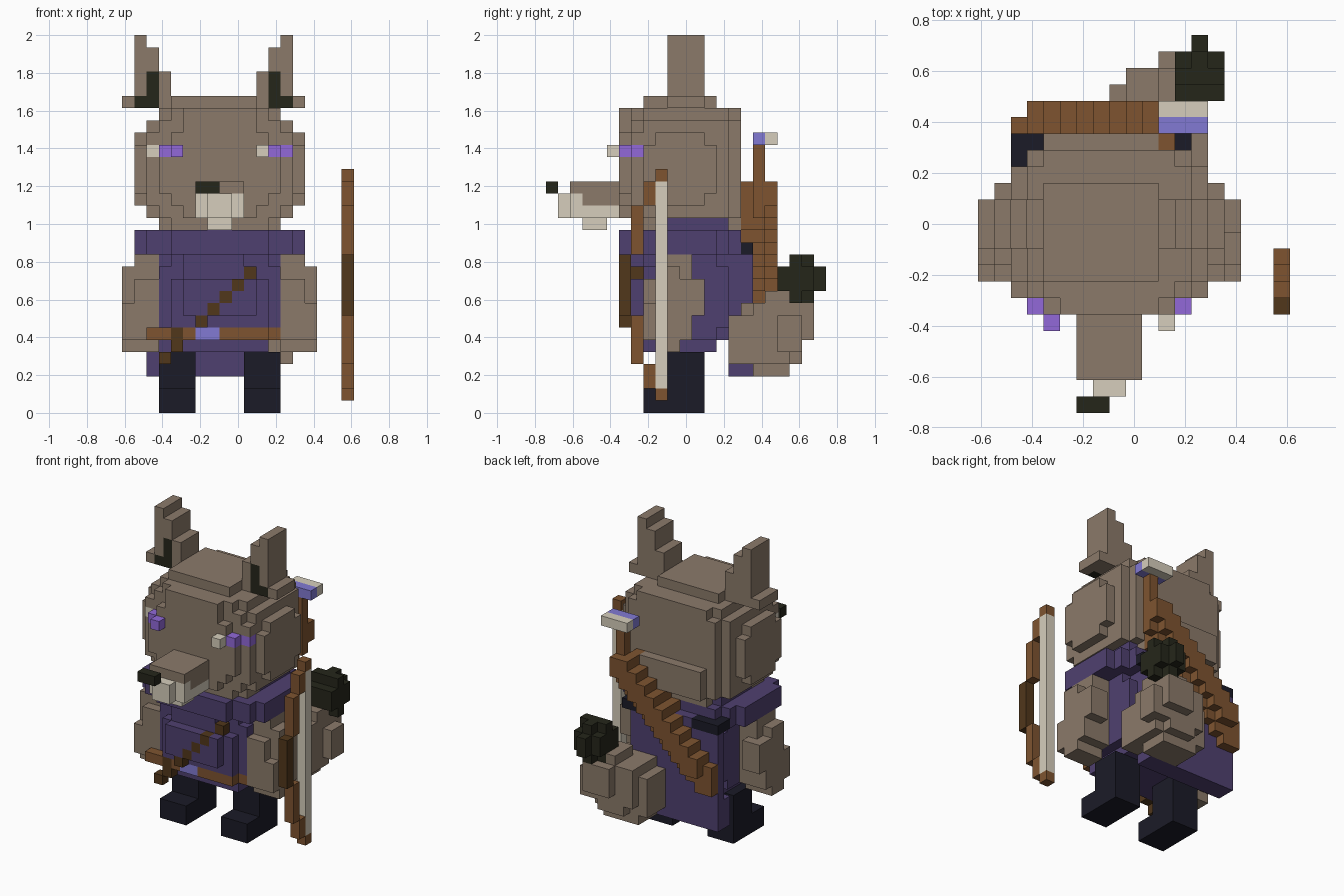
import bpy, bmesh

cube = bpy.data.objects.get("Cube")
if cube:
    bpy.data.objects.remove(cube, do_unlink=True)

U = 2 / 31                      # size of one block
NX, NY = 19, 23                 # blocks across and deep


def lin(h):
    c = [int(h[n:n + 2], 16) / 255 for n in (0, 2, 4)]
    return [v / 12.92 if v < 0.04045 else ((v + 0.055) / 1.055) ** 2.4 for v in c] + [1]


COLOURS = {"fur": "8B7A6A", "cloth": "4F4070", "leather": "7E5430", "dark_leather": "51371B",
           "boot": "1B1B27", "black_fur": "25261A", "cream": "D6CEBC",
           "lavender": "827AD4", "violet": "9269D9"}
MATS = {}
for cname, h in COLOURS.items():
    m = bpy.data.materials.new(cname)
    m.use_nodes = True
    m.diffuse_color = lin(h)
    b = m.node_tree.nodes["Principled BSDF"]
    b.inputs["Base Color"].default_value = lin(h)
    b.inputs["Roughness"].default_value = 0.9
    MATS[cname] = m

cells = {}                      # block position -> (part, colour)


def box(part, colour, x0, x1, y0, y1, z0, z1):
    """Fill a range of blocks; later parts replace earlier ones."""
    for x in range(x0, x1):
        for y in range(y0, y1):
            for z in range(z0, z1):
                cells[x, y, z] = (part, colour)


def pair(part, colour, x0, x1, *rest, centre=16):
    """A box on the left (+x) and its mirror image on the right."""
    box("left_" + part, colour, x0, x1, *rest)
    box("right_" + part, colour, centre - x1, centre - x0, *rest)


# Quiver slung diagonally across the back, with one arrow
for t in range(10):
    z = 16 - t
    box("quiver", "leather", 11 - t, 13 - t, 17, 18, z, z + 3)
    if z > 10:
        box("quiver", "leather", 11 - t, min(12, 13 - t), 16, 17, z, z + 3)
    if t < 9:
        box("quiver", "leather", 11 - t, 13 - t, 18, 19, z + 1, z + 3)
box("arrow", "leather", 12, 13, 17, 18, 19, 22)
box("arrow", "lavender", 11, 14, 17, 18, 22, 23)
box("arrow", "cream", 11, 14, 18, 19, 22, 23)

# Bushy tail with a black tip
box("tail", "fur", 10, 14, 15, 20, 4, 8)
box("tail", "fur", 10, 13, 16, 21, 4, 9)
box("tail", "fur", 9, 13, 17, 20, 3, 9)
box("tail", "fur", 8, 13, 17, 20, 4, 8)
box("tail", "fur", 9, 14, 17, 21, 5, 9)
box("tail", "fur", 11, 14, 18, 22, 6, 9)
box("tail", "fur", 11, 15, 19, 21, 5, 8)
box("tail", "fur", 11, 14, 18, 21, 9, 10)
box("tail_tip", "black_fur", 12, 15, 19, 22, 10, 12)
box("tail_tip", "black_fur", 13, 14, 20, 22, 9, 13)
box("tail_tip", "black_fur", 12, 15, 20, 21, 9, 13)
box("tail_tip", "black_fur", 13, 14, 22, 23, 10, 12)

# Cape
box("cape", "cloth", 2, 12, 16, 17, 3, 14)
box("cape", "cloth", 2, 12, 15, 16, 3, 6)
box("cape_clasp", "boot", 2, 5, 16, 17, 13, 14)
box("cape_clasp", "boot", 11, 13, 16, 17, 13, 14)
box("cape_clasp", "boot", 2, 3, 15, 16, 13, 14)

# Legs and boots
pair("boot", "boot", 10, 13, 8, 13, 0, 2)
pair("boot", "boot", 10, 13, 10, 13, 2, 5)

# Arms
pair("arm", "fur", 13, 15, 9, 12, 6, 13)
pair("arm", "fur", 13, 16, 9, 11, 5, 12)
pair("arm", "fur", 13, 16, 8, 12, 6, 9)
pair("arm", "fur", 13, 15, 8, 9, 9, 11)
pair("arm", "fur", 14, 16, 10, 13, 8, 11)

# Tunic, rounded in steps
box("tunic", "cloth", 3, 13, 9, 14, 6, 13)
box("tunic", "cloth", 3, 13, 8, 15, 7, 12)
box("tunic", "cloth", 4, 12, 8, 16, 6, 13)
box("tunic", "cloth", 4, 12, 7, 8, 6, 11)
box("tunic", "cloth", 5, 10, 7, 8, 11, 13)
box("tunic", "cloth", 4, 12, 8, 14, 5, 6)
box("tunic", "cloth", 5, 11, 6, 7, 8, 11)

# Belt and buckle
box("belt", "leather", 3, 13, 8, 9, 6, 7)
box("belt", "leather", 2, 12, 7, 8, 6, 7)
box("buckle", "lavender", 6, 8, 7, 8, 6, 7)

# Sash running down across the chest
for x, z in ((10, 11), (9, 10), (8, 9), (7, 8), (6, 7), (4, 6), (4, 5), (3, 4)):
    y = 6 if 7 <= z <= 10 else 7
    box("sash", "dark_leather", x, x + 1, y, y + 1, z, z + 1)

# Collar
for x0, y0, y1 in ((1, 8, 14), (2, 7, 15), (3, 7, 16), (4, 6, 16)):
    box("collar", "cloth", x0, 16 - x0, y0, y1, 13, 15)

# Head, rounded in steps
for x0, x1, y0, y1, z0, z1 in ((4, 12, 7, 16, 15, 25), (3, 13, 8, 15, 15, 25),
                               (3, 13, 7, 16, 16, 24), (2, 14, 8, 15, 16, 24),
                               (1, 15, 9, 13, 17, 23), (1, 15, 8, 14, 18, 22),
                               (2, 14, 7, 15, 17, 23), (3, 13, 6, 16, 18, 22),
                               (4, 12, 6, 16, 17, 23), (5, 11, 6, 16, 16, 25),
                               (4, 11, 16, 17, 16, 19), (4, 11, 8, 14, 25, 26)):
    box("head", "fur", x0, x1, y0, y1, z0, z1)
box("collar", "cloth", 3, 13, 10, 15, 15, 16)

# Snout, jaw and nose
box("jaw", "cream", 6, 10, 2, 6, 16, 18)
box("jaw", "cream", 7, 9, 1, 2, 16, 18)
box("jaw", "cream", 7, 9, 3, 5, 15, 16)
box("snout", "fur", 6, 10, 2, 6, 18, 19)
box("snout", "fur", 6, 10, 3, 6, 17, 18)
box("nose", "black_fur", 6, 8, 0, 1, 18, 19)

# Eyes, both glancing to the same side
for side, colours in (("right", ("cream", "violet", "violet")),
                      ("left", ("violet", "violet", "cream"))):
    for n, colour in enumerate(colours):
        x = 2 + n if side == "right" else 13 - n
        box(side + "_eye", colour, x, x + 1, 7 - n, 8 - n, 21, 22)

# Ears with black inner fur
for x, z0, z1 in ((11, 25, 28), (12, 25, 30), (13, 25, 31), (14, 25, 26)):
    pair("ear", "fur", x, x + 1, 10, 13, z0, z1, centre=15)
pair("ear", "black_fur", 12, 13, 10, 11, 25, 28, centre=15)
pair("ear", "black_fur", 13, 14, 10, 11, 25, 26, centre=15)

# Bow: grip, mirrored limbs and string
box("bow", "dark_leather", 18, 19, 6, 7, 8, 13)
for y, z0, z1 in ((7, 13, 17), (8, 17, 19), (9, 19, 20)):
    box("bow", "leather", 18, 19, y, y + 1, z0, z1)
    box("bow", "leather", 18, 19, y, y + 1, 21 - z1, 21 - z0)
box("bow_string", "cream", 18, 19, 9, 10, 2, 19)


def build(part):
    """Make one object from the exposed block faces of a part."""
    own = {p: c for p, (n, c) in cells.items() if n == part}
    names = sorted(set(own.values()))
    bm = bmesh.new()
    verts = {}

    def vert(p):
        if p not in verts:
            verts[p] = bm.verts.new(((p[0] - NX / 2) * U, (p[1] - NY / 2) * U, p[2] * U))
        return verts[p]

    for p, colour in own.items():
        for axis in range(3):
            a, b = (axis + 1) % 3, (axis + 2) % 3
            for side in (0, 1):
                q = list(p)
                q[axis] += 2 * side - 1
                if tuple(q) in cells:
                    continue
                corners = []
                for da, db in ((0, 0), (1, 0), (1, 1), (0, 1)):
                    c = list(p)
                    c[axis] += side
                    c[a] += da
                    c[b] += db
                    corners.append(vert(tuple(c)))
                f = bm.faces.new(corners if side else corners[::-1])
                f.material_index = names.index(colour)
    me = bpy.data.meshes.new(part)
    bm.to_mesh(me)
    bm.free()
    for n in names:
        me.materials.append(MATS[n])
    bpy.context.scene.collection.objects.link(bpy.data.objects.new(part, me))


for part in sorted({n for n, _ in cells.values()}):
    build(part)
